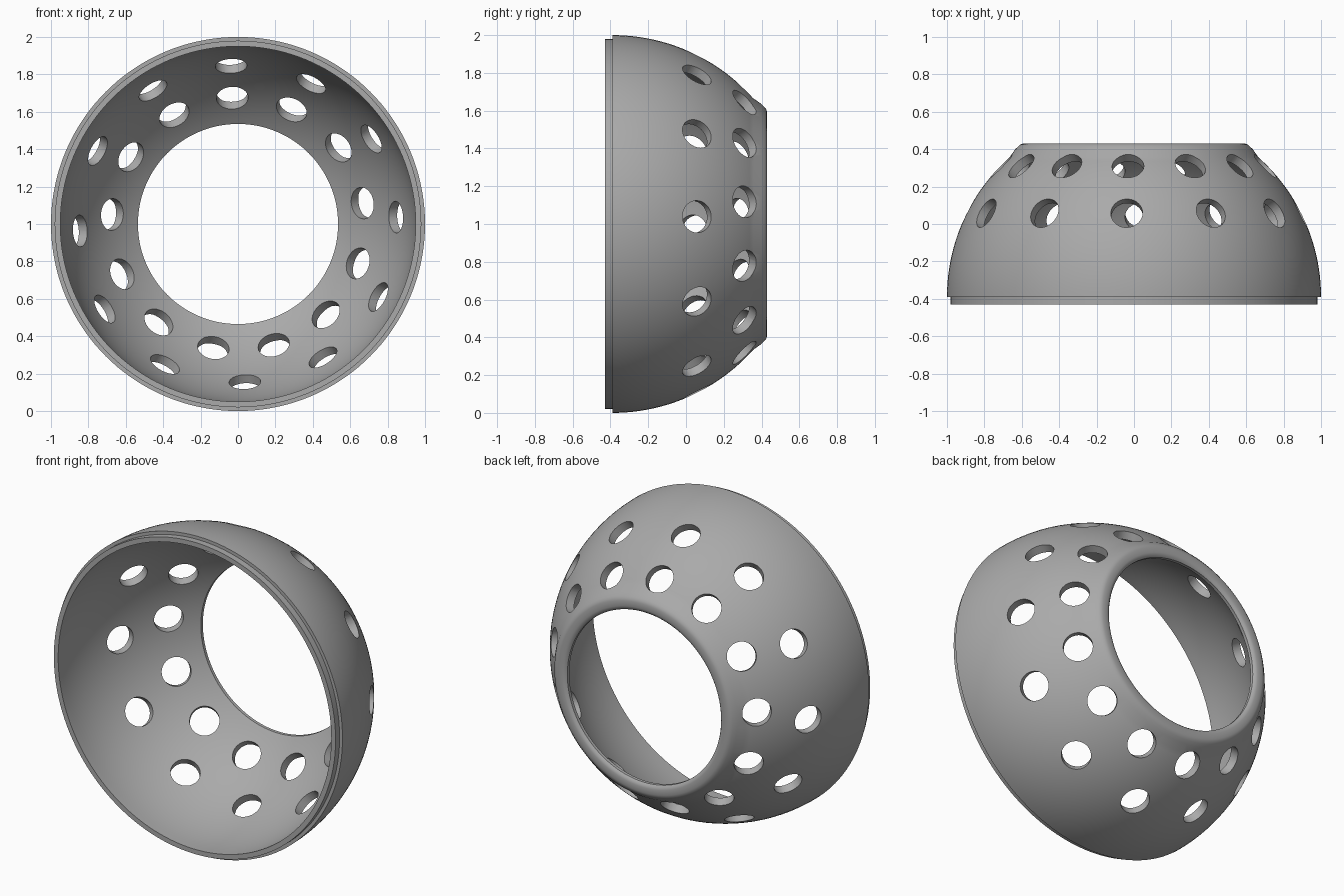
import bpy, bmesh
from math import sin, cos, radians, asin, pi
from mathutils import Vector, Matrix

cube = bpy.data.objects.get("Cube")
if cube:
    bpy.data.objects.remove(cube, do_unlink=True)

CENTRE = Vector((0, -0.39, 1))   # centre of the sphere; the axis runs along y
OUTER, INNER, OPENING = 1.0, 0.95, 0.535
HOLE = 0.085

grey = bpy.data.materials.new("grey")
grey.use_nodes = True
grey.diffuse_color = (0.4, 0.4, 0.4, 1)
grey.node_tree.nodes["Principled BSDF"].inputs["Base Color"].default_value = (0.4, 0.4, 0.4, 1)


def make_object(name, bm):
    mesh = bpy.data.meshes.new(name)
    bmesh.ops.recalc_face_normals(bm, faces=bm.faces)
    bm.to_mesh(mesh)
    bm.free()
    mesh.materials.append(grey)
    obj = bpy.data.objects.new(name, mesh)
    bpy.context.collection.objects.link(obj)
    return obj


def arc(radius, start, end, count):
    """Points (distance from axis, distance along axis) on a circle."""
    angles = [start + (end - start) * i / count for i in range(count + 1)]
    return [(radius * sin(a), radius * cos(a)) for a in angles]


# Shell cross-section: outer dome, rounded rim, opening, inner dome, front lip
profile = arc(OUTER, pi / 2, asin(0.665), 28)
profile += [(0.635, 0.79), (0.617, 0.807), (0.607, 0.815), (0.592, 0.82),
            (0.56, 0.82), (0.545, 0.816), (OPENING, 0.805)]
profile += arc(INNER, asin(OPENING / INNER), pi / 2, 32)
profile += [(INNER, -0.04), (0.98, -0.04), (0.98, 0)]

bm = bmesh.new()
verts = [bm.verts.new(CENTRE + Vector((r, d, 0))) for r, d in profile]
edges = [bm.edges.new((a, b)) for a, b in zip(verts, verts[1:] + verts[:1])]
bmesh.ops.spin(bm, geom=verts + edges, cent=CENTRE, axis=(0, 1, 0),
               angle=2 * pi, steps=144, use_merge=True)
bmesh.ops.remove_doubles(bm, verts=bm.verts, dist=0.0001)
shell = make_object("perforated_dome", bm)

# Radial drills: (number of holes, first angle, tilt from the axis)
bm = bmesh.new()
for count, first, tilt in ((12, 92.5, 63.3), (13, 92.6, 45.5)):
    for i in range(count):
        a, t = radians(first + 360 * i / count), radians(tilt)
        way = Vector((sin(t) * cos(a), cos(t), sin(t) * sin(a)))
        place = Matrix.Translation(CENTRE + way) @ way.to_track_quat('Z', 'Y').to_matrix().to_4x4()
        bmesh.ops.create_cone(bm, cap_ends=True, segments=40, radius1=HOLE,
                              radius2=HOLE, depth=0.3, matrix=place)
drills = make_object("hole_drills", bm)
drills.hide_render = True

# Drill the holes, then discard the drills
cut = shell.modifiers.new("holes", 'BOOLEAN')
cut.operation, cut.solver, cut.object = 'DIFFERENCE', 'EXACT', drills
bpy.context.view_layer.objects.active = shell
bpy.ops.object.select_all(action='DESELECT')
shell.select_set(True)
bpy.ops.object.modifier_apply(modifier=cut.name)
bpy.data.objects.remove(drills, do_unlink=True)
bpy.ops.object.shade_smooth_by_angle(angle=radians(35))
